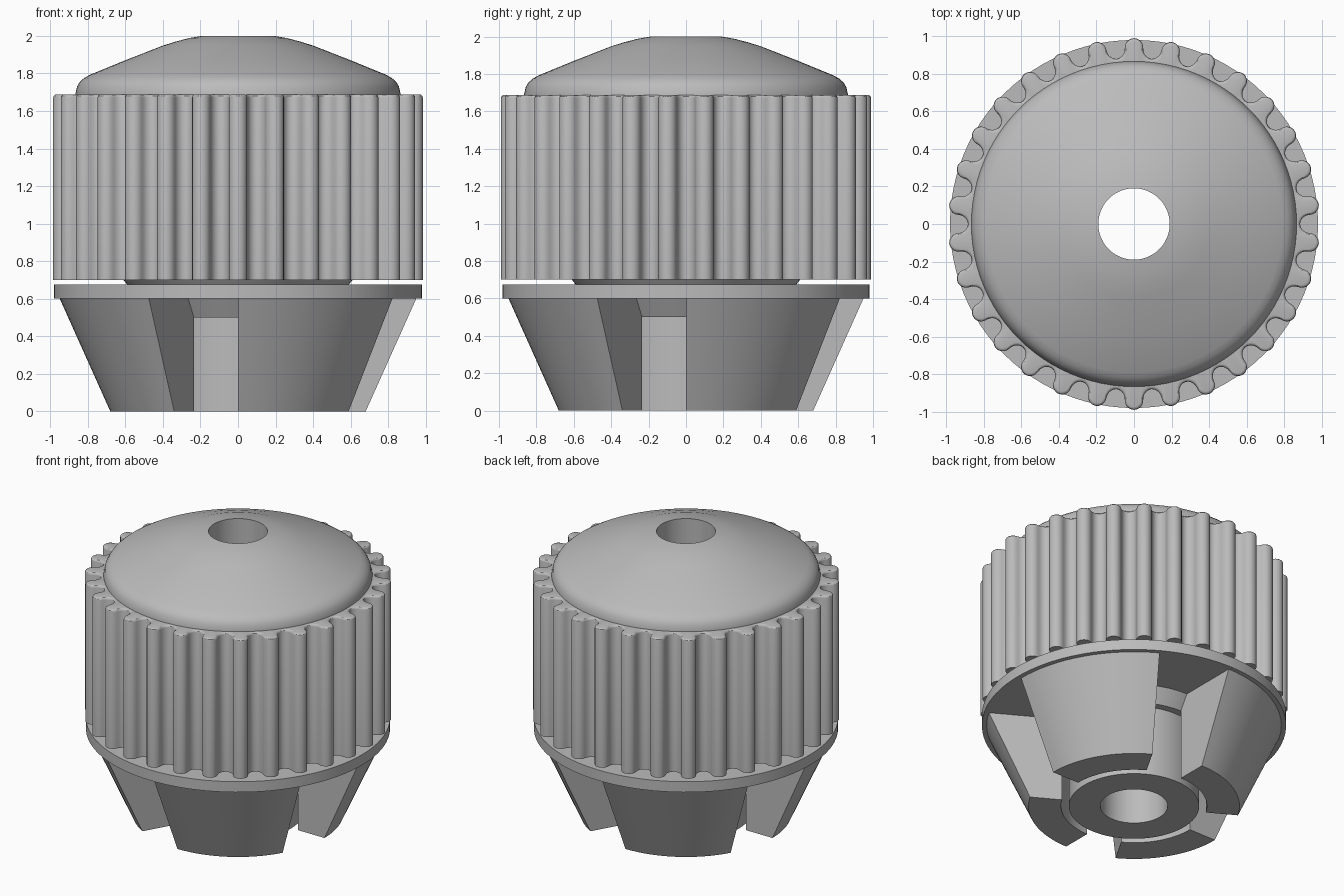
import bpy, bmesh
from math import sin, cos, pi, radians

cube = bpy.data.objects.get("Cube")
if cube:
    bpy.data.objects.remove(cube, do_unlink=True)

grey = bpy.data.materials.new("plain grey")
grey.use_nodes = True
colour = (0.5, 0.5, 0.5, 1)
grey.diffuse_color = colour
grey.node_tree.nodes["Principled BSDF"].inputs["Base Color"].default_value = colour


def loft(name, rings, wrap):
    """Skin closed loops of points; wrap joins last to first, otherwise cap the ends."""
    bm = bmesh.new()
    loops = [[bm.verts.new(p) for p in ring] for ring in rings]
    n = len(loops[0])
    pairs = list(zip(loops, loops[1:]))
    if wrap:
        pairs.append((loops[-1], loops[0]))
    else:
        bm.faces.new(loops[0])
        bm.faces.new(loops[-1])
    for a, b in pairs:
        for i in range(n):
            j = (i + 1) % n
            bm.faces.new((a[i], a[j], b[j], b[i]))
    bmesh.ops.recalc_face_normals(bm, faces=bm.faces)
    mesh = bpy.data.meshes.new(name)
    bm.to_mesh(mesh)
    bm.free()
    mesh.materials.append(grey)
    ob = bpy.data.objects.new(name, mesh)
    bpy.context.collection.objects.link(ob)
    bpy.ops.object.select_all(action='DESELECT')
    ob.select_set(True)
    bpy.context.view_layer.objects.active = ob
    bpy.ops.object.shade_smooth_by_angle(angle=radians(30))
    return ob


def sweep(name, profile, start=0, span=360, steps=96):
    """Turn a closed (radius, height) profile about the z axis."""
    full = span == 360
    rings = []
    for k in range(steps if full else steps + 1):
        a = radians(start + span * k / steps)
        rings.append([(r * cos(a), r * sin(a), z) for r, z in profile])
    return loft(name, rings, full)


# Base: central tube, flared shoulder, flange and neck
sweep("base_flange_and_tube", [
    (0.217, 0), (0.42, 0), (0.42, 0.5), (0.47, 0.5), (0.53, 0.6), (0.98, 0.6),
    (0.98, 0.675), (0.59, 0.675), (0.61, 0.7), (0.61, 1), (0.204, 1)])

# Four tapered feet separated by radial slots
foot = [(0.47, 0), (0.68, 0), (0.95, 0.602), (0.47, 0.602)]
for q in range(4):
    sweep(f"foot_{q + 1}", foot, start=90 * q, span=60, steps=16)

# Domed top with the through hole
sweep("domed_top", [
    (0.204, 1), (0.7, 1), (0.866, 1.6), (0.866, 1.69), (0.857, 1.73),
    (0.842, 1.755), (0.82, 1.775), (0.79, 1.792), (0.6, 1.87), (0.4, 1.948),
    (0.33, 1.97), (0.26, 1.988), (0.19, 2)])

# Fluted grip: outline of alternating half-round ribs and grooves
RIBS, ARC, MID = 30, 10, 0.937
HALF = MID * pi / RIBS / 2


def fluted_ring(z, inset=0):
    points = []
    for k in range(2 * RIBS):
        side = 1 if k % 2 == 0 else -1
        size = HALF - side * inset
        for i in range(ARC):
            t = pi * i / ARC
            rho = MID + side * 1.07 * size * sin(t)
            a = pi / 2 + (2 * HALF * k - size * cos(t)) / MID
            points.append((rho * cos(a), rho * sin(a), z))
    return points


def round_ring(radius, z):
    n = 2 * RIBS * ARC
    shift = pi / 2 - HALF / MID
    return [(radius * cos(shift + 2 * pi * i / n),
             radius * sin(shift + 2 * pi * i / n), z) for i in range(n)]


ROUND = 0.016
rings = [round_ring(0.6, 0.7), fluted_ring(0.7)]
for i in range(4):
    t = pi / 2 * i / 3
    rings.append(fluted_ring(1.688 - ROUND + ROUND * sin(t), ROUND * (1 - cos(t))))
rings.append(round_ring(0.8, 1.688))
loft("fluted_grip", rings, True)
